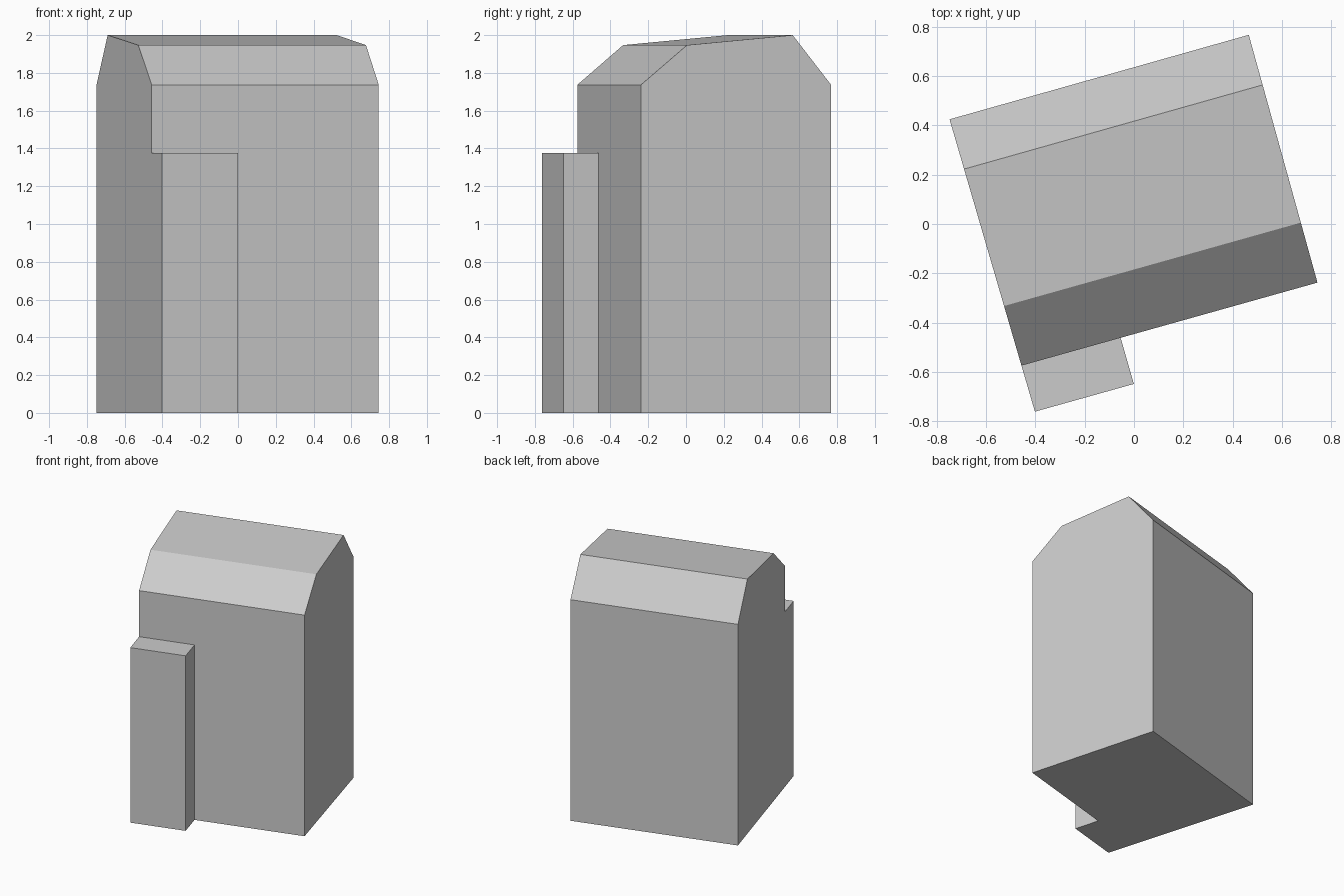
import bpy
from mathutils import Vector

cube = bpy.data.objects.get("Cube")
if cube:
    bpy.data.objects.remove(cube, do_unlink=True)

# Single pale grey finish
grey = bpy.data.materials.new("pale_grey")
grey.use_nodes = True
colour = (0.6, 0.6, 0.6, 1)
grey.diffuse_color = colour
grey.node_tree.nodes["Principled BSDF"].inputs["Base Color"].default_value = colour

# Ground corners of the turned footprint
FRONT_RIGHT, FRONT_LEFT = Vector((-0.457, -0.575)), Vector((0.745, -0.238))
BACK_RIGHT, BACK_LEFT = Vector((-0.749, 0.425)), Vector((0.466, 0.768))


def place(u, v, z):
    """u runs along the facade, v from front to back."""
    front = FRONT_RIGHT.lerp(FRONT_LEFT, u)
    back = BACK_RIGHT.lerp(BACK_LEFT, u)
    return (*front.lerp(back, v), z)


def extrude_profile(name, profile, u0, u1):
    """Sweep a (v, z) side profile along the facade."""
    n = len(profile)
    verts = [place(u, v, z) for u in (u0, u1) for v, z in profile]
    faces = [(i, i + n, (i + 1) % n + n, (i + 1) % n) for i in range(n)]
    faces += [tuple(range(n)), tuple(reversed(range(n, 2 * n)))]
    mesh = bpy.data.meshes.new(name)
    mesh.from_pydata(verts, [], [f[::-1] for f in faces])
    mesh.materials.append(grey)
    obj = bpy.data.objects.new(name, mesh)
    bpy.context.collection.objects.link(obj)
    return obj


# Main block with a sloped front, nearly flat top and steep back slope
extrude_profile("building_body",
                [(0, 0), (0, 1.737), (0.242, 1.947), (0.798, 2.0), (1, 1.737), (1, 0)],
                0, 1)

# Flat-topped extension on the front corner
extrude_profile("front_extension",
                [(-0.187, 0), (-0.187, 1.375), (0, 1.375), (0, 0)],
                0, 0.335)
